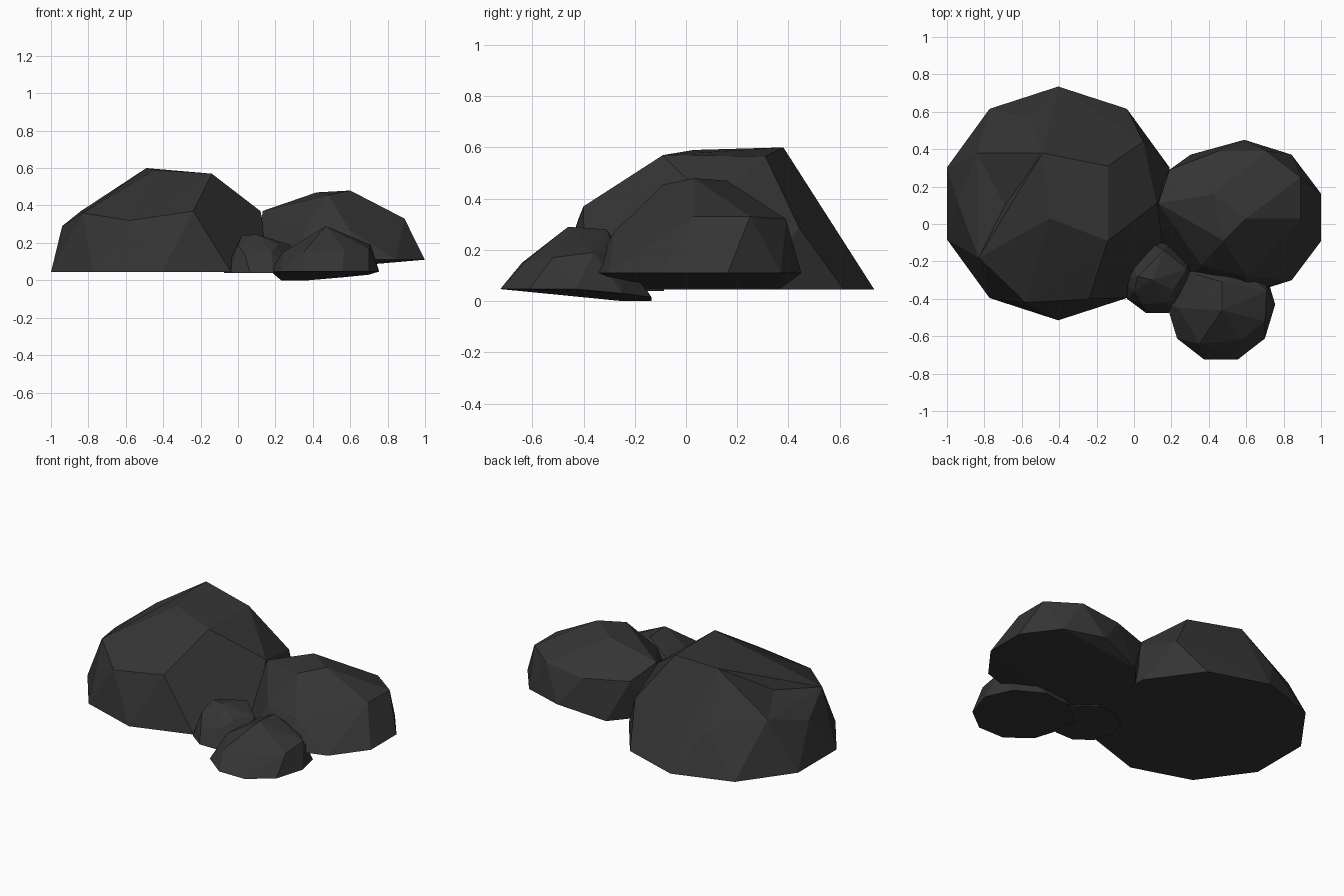
import bpy, bmesh, math
from mathutils import Vector

stone = bpy.data.materials.new("dark grey stone")
stone.diffuse_color = (0.035, 0.035, 0.035, 1)


def rock(name, centre, radius, base_z, crown, turn=0.0, left=None, dents=(), sides=10):
    """Faceted boulder: ten-sided footprint wrapped around a few crown points.
    left = separate radius for the -x half, dents = points pressed into the hull."""
    bm = bmesh.new()
    for i in range(sides):
        a = math.pi / 2 + (i + turn) * 2 * math.pi / sides
        rx = left if left and math.cos(a) < 0 else radius[0]
        x = centre[0] + rx * math.cos(a)
        y = centre[1] + radius[1] * math.sin(a)
        bm.verts.new((x, y, base_z(x, y)))
    for p in crown:
        bm.verts.new(p)
    bmesh.ops.convex_hull(bm, input=bm.verts[:])
    loose = [v for v in bm.verts if not v.link_faces]
    bmesh.ops.delete(bm, geom=loose, context='VERTS')
    for d in dents:
        d = Vector(d)
        up = [f for f in bm.faces if f.normal.z > 0.1]
        face = min(up, key=lambda f: (f.calc_center_median() - d).length)
        bmesh.ops.poke(bm, faces=[face])["verts"][0].co = d
    bmesh.ops.recalc_face_normals(bm, faces=bm.faces[:])
    mesh = bpy.data.meshes.new(name)
    bm.to_mesh(mesh)
    bm.free()
    mesh.materials.append(stone)
    obj = bpy.data.objects.new(name, mesh)
    bpy.context.collection.objects.link(obj)


# large boulder on the left
rock("large_boulder", (-0.405, 0.11), (0.625, 0.625), lambda x, y: 0.045, [
    (-0.49, 0.38, 0.60), (-0.45, 0.03, 0.59), (-0.14, -0.09, 0.57), (-0.14, 0.31, 0.565),
    (-0.94, 0.11, 0.29), (-0.84, 0.38, 0.37), (-0.83, -0.18, 0.36),
    (-0.58, -0.42, 0.32), (-0.24, -0.40, 0.37), (0.12, 0.11, 0.37),
    (-0.56, 0.57, 0.30), (0.05, 0.44, 0.29)],
    dents=[(-0.69, 0.10, 0.41)])

# medium boulder on the right, reaching into the large one
rock("medium_boulder", (0.59, 0.035), (0.43, 0.415),
     lambda x, y: 0.11 if x > 0.5 else 0.05, [
    (0.42, 0.16, 0.47), (0.60, 0.03, 0.48), (0.48, -0.09, 0.455),
    (0.89, 0.25, 0.33), (0.71, 0.39, 0.32), (0.89, 0.03, 0.33),
    (0.36, -0.22, 0.28), (0.60, -0.28, 0.27),
    (0.13, 0.11, 0.37), (0.19, 0.29, 0.30), (0.45, 0.39, 0.29)], left=0.49)

# small front stone, tilted so its back edge touches the ground
rock("front_stone", (0.465, -0.43), (0.29, 0.31),
     lambda x, y: 0.047 if y < -0.4 else (0 if x < 0.5 else 0.1 * (x - 0.4)), [
    (0.35, -0.64, 0.15), (0.57, -0.62, 0.16), (0.70, -0.52, 0.17), (0.47, -0.46, 0.29),
    (0.47, -0.31, 0.28), (0.71, -0.36, 0.19), (0.33, -0.27, 0.20), (0.24, -0.45, 0.15),
    (0.62, -0.28, 0.20)], turn=0.5)

# smallest stone wedged between the others
rock("wedged_stone", (0.125, -0.28), (0.20, 0.205), lambda x, y: 0.04, [
    (0.0, -0.36, 0.19), (0.02, -0.28, 0.24), (0.10, -0.30, 0.245), (0.04, -0.43, 0.13),
    (0.18, -0.42, 0.15), (0.21, -0.35, 0.19), (0.16, -0.14, 0.22), (0.28, -0.24, 0.19)],
    turn=0.5)
